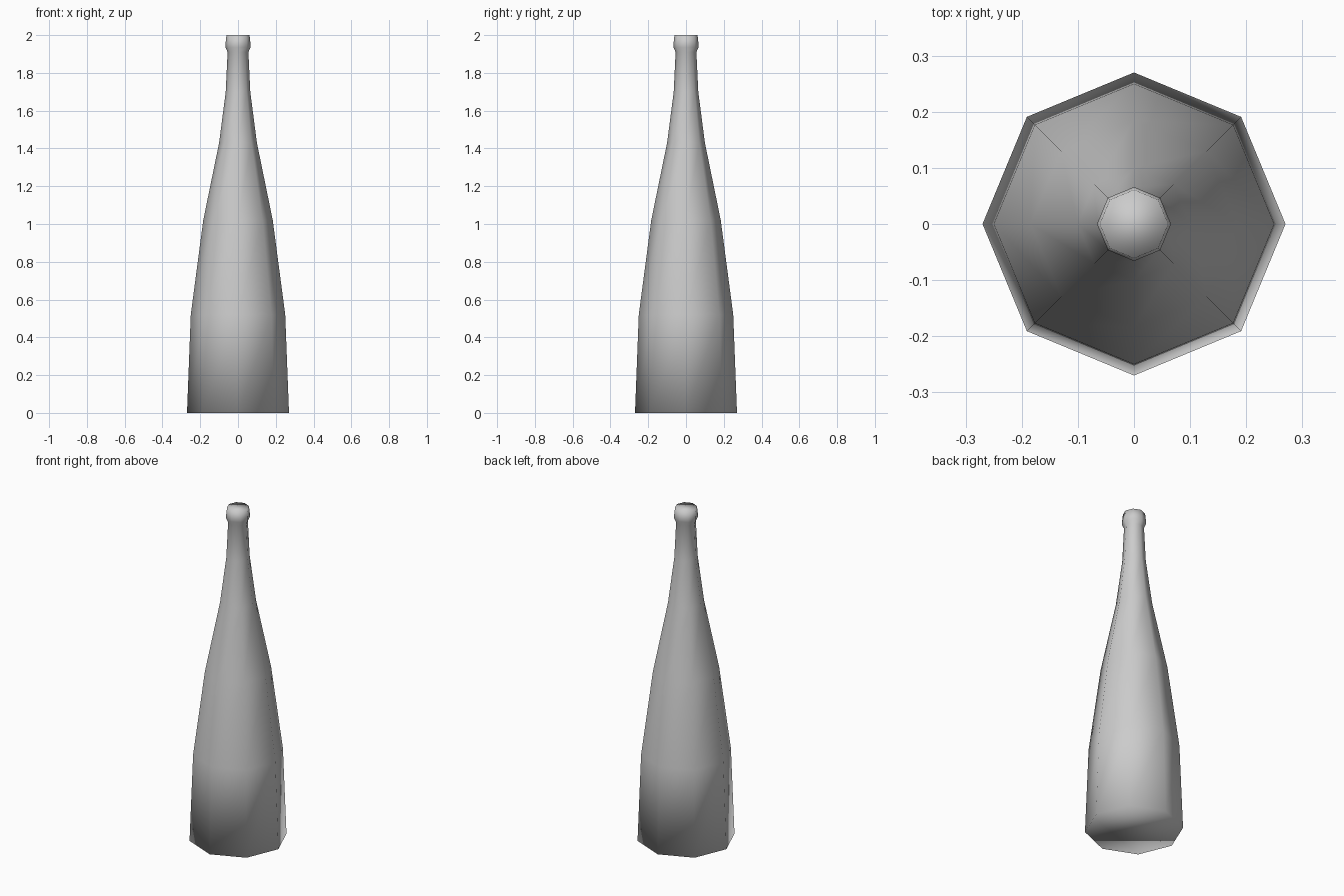
import bpy, bmesh, math

if "Cube" in bpy.data.objects:
    bpy.data.objects.remove(bpy.data.objects["Cube"])

SIDES = 8
# Bottle outline as (radius, height)
PROFILE = [(0.27, 0.0), (0.25, 0.52), (0.184, 1.02), (0.10, 1.43),
           (0.065, 1.70), (0.055, 1.91), (0.066, 1.935), (0.066, 1.955), (0.061, 2.0)]


def lathe(name, profile, sides):
    bm = bmesh.new()
    rings = []
    for r, z in profile:
        rings.append([bm.verts.new((r * math.cos(i * math.tau / sides),
                                    r * math.sin(i * math.tau / sides), z))
                      for i in range(sides)])
    for low, high in zip(rings, rings[1:]):
        for i in range(sides):
            j = (i + 1) % sides
            bm.faces.new((low[i], low[j], high[j], high[i]))
    # closed base and mouth
    bm.faces.new(rings[0][::-1])
    bm.faces.new(rings[-1])
    for f in bm.faces:
        f.smooth = True
    mesh = bpy.data.meshes.new(name)
    bm.to_mesh(mesh)
    bm.free()
    obj = bpy.data.objects.new(name, mesh)
    bpy.context.collection.objects.link(obj)
    return obj


# Eight-sided bottle, smooth shaded throughout
lathe("bottle", PROFILE, SIDES)
